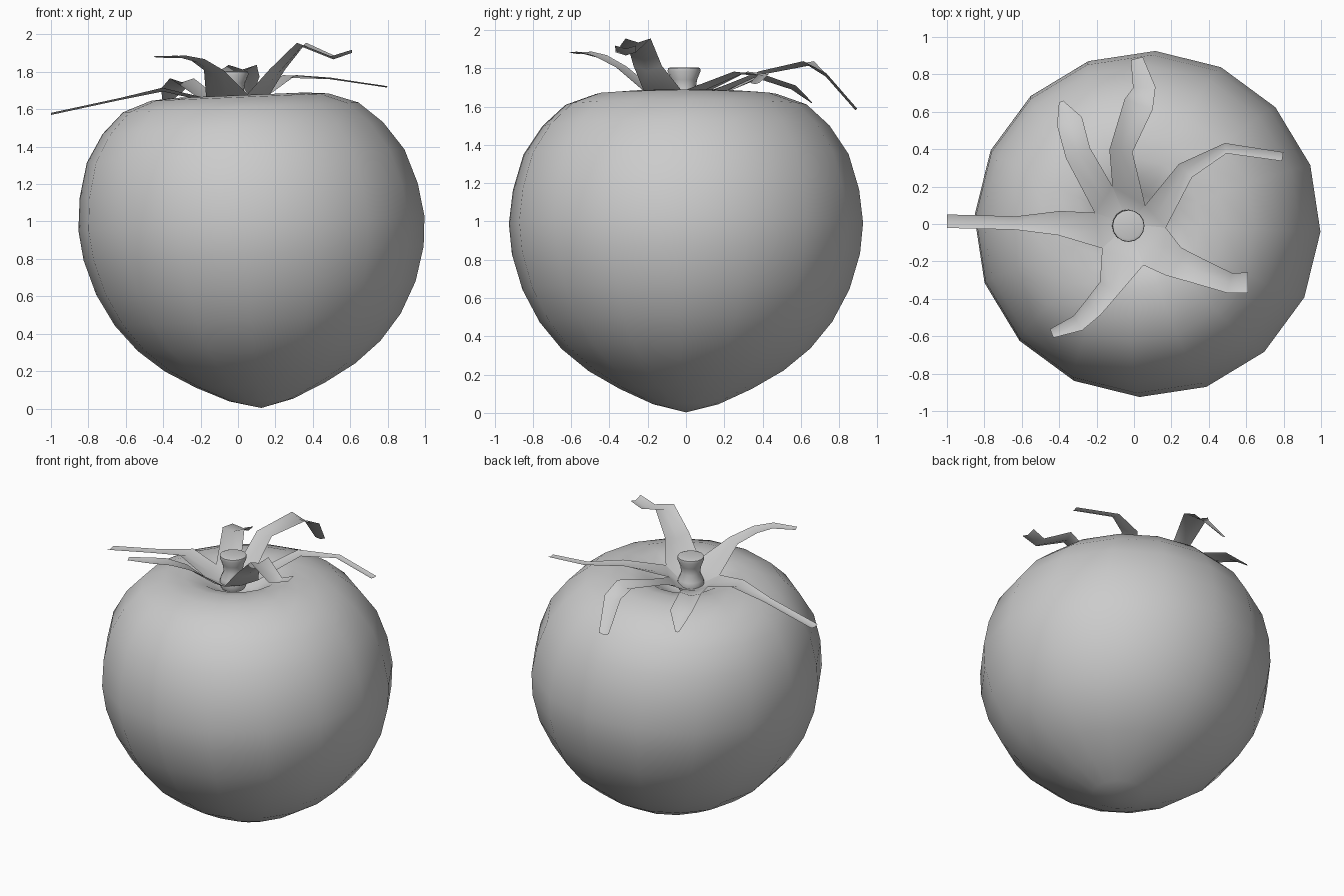
import bpy
from math import cos, sin, pi, radians
from mathutils import Vector

if "Cube" in bpy.data.objects:
    bpy.data.objects.remove(bpy.data.objects["Cube"])


def make_object(name, verts, faces, smooth=True):
    mesh = bpy.data.meshes.new(name)
    mesh.from_pydata(verts, [], faces)
    mesh.polygons.foreach_set("use_smooth", [smooth] * len(mesh.polygons))
    mesh.update()
    obj = bpy.data.objects.new(name, mesh)
    bpy.context.collection.objects.link(obj)
    return obj


def lathe(name, profile, sides, place, start=0.0):
    """Spin an (r, z) profile, closing both ends on the axis."""
    verts = [place(0, 0, profile[0][1])]
    for r, z in profile[1:-1]:
        for k in range(sides):
            a = start + 2 * pi * k / sides
            verts.append(place(r * cos(a), r * sin(a), z))
    verts.append(place(0, 0, profile[-1][1]))
    rings, last, faces = len(profile) - 2, len(verts) - 1, []
    for k in range(sides):
        n = (k + 1) % sides
        faces.append((0, 1 + n, 1 + k))
        for i in range(rings - 1):
            a, b = 1 + i * sides, 1 + (i + 1) * sides
            faces.append((a + k, a + n, b + n, b + k))
        top = 1 + (rings - 1) * sides
        faces.append((top + k, top + n, last))
    return make_object(name, verts, faces)


# Fruit: pointed below, sunken on top, leaning slightly to the left
fruit_profile = [
    (0, 0.003), (.17, .045), (.345, .125), (.51, .22), (.65, .335),
    (.765, .475), (.855, .645), (.91, .83), (.926, .99), (.905, 1.165),
    (.85, 1.35), (.75, 1.50), (.63, 1.61), (.475, 1.665), (.35, 1.675),
    (.25, 1.655), (.16, 1.60), (.08, 1.555), (0, 1.54)]
lathe("fruit", fruit_profile, 16,
      lambda x, y, z: (x + .125 - .03 * z - .024 * z * z, y, z + .042 * x),
      radians(-2.6))

# Stem stub: waisted, with a flared foot and a rounded top
stem_profile = [(0, 1.56), (.075, 1.575), (.088, 1.61), (.08, 1.645),
                (.06, 1.69), (.068, 1.74), (.086, 1.785), (.084, 1.80),
                (.07, 1.805), (0, 1.797)]
stem = lathe("stem", stem_profile, 16, lambda x, y, z: (x - .03, y - .01, z))
bpy.context.view_layer.objects.active = stem
stem.select_set(True)
bpy.ops.object.shade_smooth_by_angle(angle=radians(50))

# Calyx: notches between the leaves, then a (x, y, z, half width) path per leaf
notches = [(-.21, .06, 1.66), (-.17, -.13, 1.66), (.05, -.22, 1.68),
           (.17, -.02, 1.68), (.06, .10, 1.67), (-.115, .2, 1.67)]
leaf_paths = [
    [(-.40, .005, 1.705, .065), (-.63, .005, 1.655, .036), (-1, .015, 1.575, .036)],
    [(-.13, -.34, 1.80, .06), (-.22, -.45, 1.86, .055),
     (-.30, -.53, 1.88, .045), (-.44, -.585, 1.88, .025)],
    [(.21, -.20, 1.80, .085), (.34, -.25, 1.945, .07),
     (.51, -.315, 1.875, .055), (.61, -.315, 1.91, .055)],
    [(.275, .285, 1.775, .05), (.49, .405, 1.765, .028), (.795, .36, 1.72, .024)],
    [(-.07, .39, 1.775, .062), (.025, .64, 1.825, .08),
     (.055, .73, 1.765, .06), (.015, .885, 1.585, .033)],
    [(-.30, .38, 1.755, .07), (-.345, .55, 1.70, .07), (-.39, .655, 1.62, .012)],
]

verts = [Vector((-.03, 0, 1.575))]
faces = []
for i, path in enumerate(leaf_paths):
    a, b = Vector(notches[i]), Vector(notches[(i + 1) % 6])
    # leaves run counter-clockwise, so a is the right edge seen from the centre
    mid = (a + b) / 2 - Vector((0, 0, .015))
    rows = [(a, mid, b)]
    prev = mid
    pts = [Vector(p[:3]) for p in path]
    for j, p in enumerate(pts):
        nxt = pts[min(j + 1, len(pts) - 1)]
        d = nxt - prev
        side = Vector((d.y, -d.x, 0)).normalized() * path[j][3]
        sag = Vector((0, 0, .15 * path[j][3]))
        rows.append((p + side + sag, p - sag, p - side + sag))
        prev = p
    base = len(verts)
    verts += [v for row in rows for v in row]
    faces += [(0, base, base + 1), (0, base + 1, base + 2)]
    for j in range(len(path)):
        for c in range(2):
            q = base + 3 * j + c
            faces.append((q, q + 3, q + 4, q + 1))
make_object("calyx", verts, faces)
